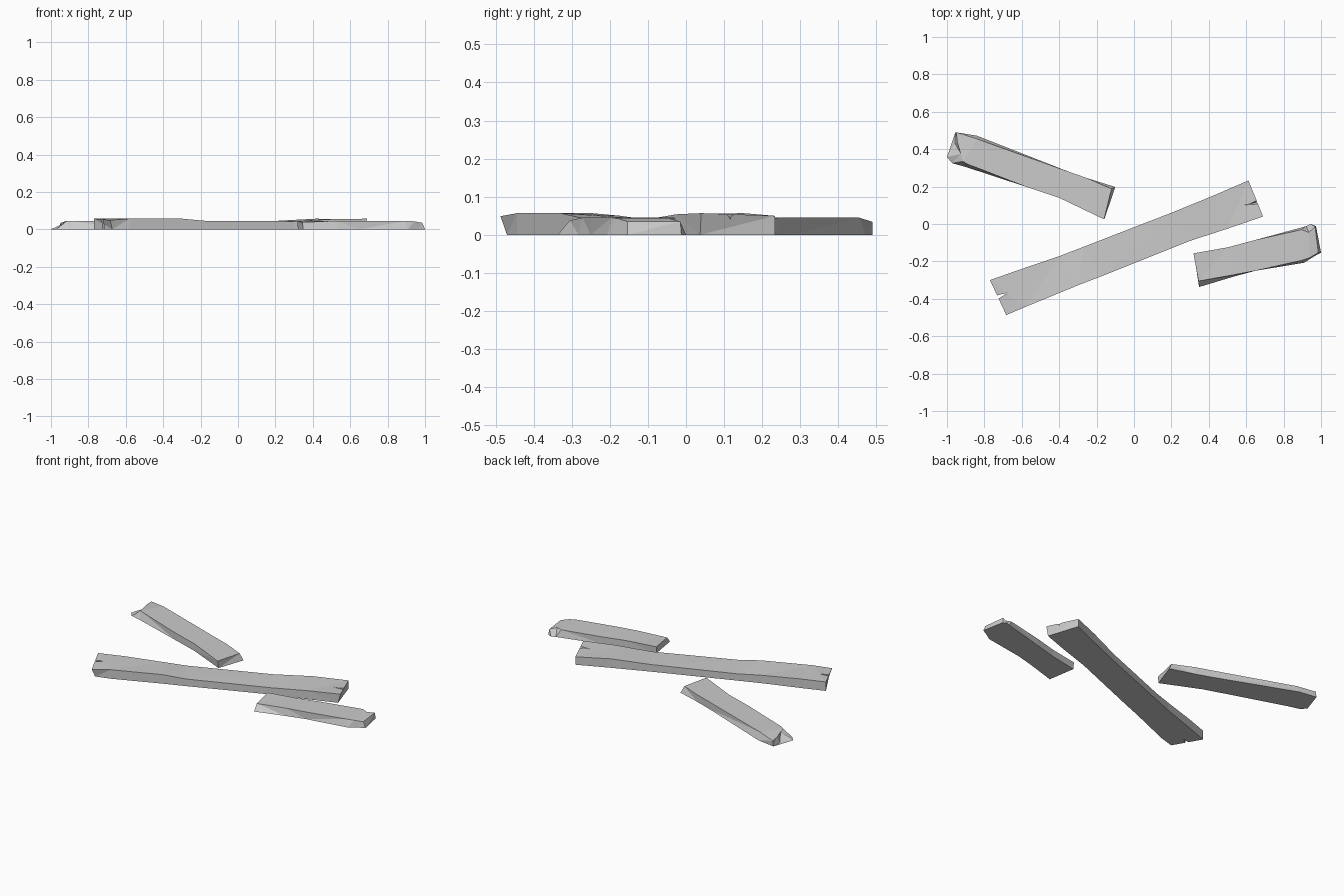
import bpy, bmesh

if "Cube" in bpy.data.objects:
    bpy.data.objects.remove(bpy.data.objects["Cube"])


def plank(name, stations):
    """Loft stations: (top far side xyz, top near side xyz, [bottom far xy, bottom near xy])."""
    bm = bmesh.new()
    rings = []
    for st in stations:
        far, near = st[0], st[1]
        bfar, bnear = (st[2], st[3]) if len(st) > 2 else (far[:2], near[:2])
        pts = [far, near, (*bnear, 0), (*bfar, 0)]
        rings.append([bm.verts.new(p) for p in pts])
    for a, b in zip(rings, rings[1:]):
        for i in range(4):
            j = (i + 1) % 4
            bm.faces.new((a[i], a[j], b[j], b[i]))
    bm.faces.new(rings[0])
    bm.faces.new(rings[-1][::-1])
    # Triangulate the twisted strips so every face stays flat
    bmesh.ops.triangulate(bm, faces=bm.faces[:])
    bmesh.ops.recalc_face_normals(bm, faces=bm.faces[:])
    return link(name, bm)


def link(name, bm):
    me = bpy.data.meshes.new(name)
    bm.to_mesh(me)
    bm.free()
    ob = bpy.data.objects.new(name, me)
    bpy.context.collection.objects.link(ob)
    return ob


def wedge(name, target, low, high, z0, z1):
    """Cut a triangular prism (low outline to high outline) out of a plank."""
    bm = bmesh.new()
    a = [bm.verts.new((x, y, z0)) for x, y in low]
    b = [bm.verts.new((x, y, z1)) for x, y in high]
    bm.faces.new(a)
    bm.faces.new(b)
    for i in range(3):
        j = (i + 1) % 3
        bm.faces.new((a[i], a[j], b[j], b[i]))
    bmesh.ops.recalc_face_normals(bm, faces=bm.faces[:])
    cutter = link(name, bm)
    cutter.hide_render = True
    cutter.hide_set(True)
    mod = target.modifiers.new(name, 'BOOLEAN')
    mod.operation = 'DIFFERENCE'
    mod.solver = 'EXACT'
    mod.object = cutter


# Long middle plank
long_plank = plank("long_plank", [
    ((-.77, -.30, .057), (-.683, -.487, .049), (-.77, -.30), (-.672, -.470)),
    ((-.62, -.247, .057), (-.58, -.443, .057)),
    ((-.40, -.172, .050), (-.30, -.328, .057)),
    ((-.27, -.122, .043), (-.17, -.278, .045)),
    ((.20, .060, .045), (.30, -.090, .043)),
    ((.42, .150, .057), (.50, -.025, .054)),
    ((.612, .233, .050), (.69, .040, .057), (.612, .233), (.675, .037)),
])
# Split end notch and surface crack
wedge("split_notch", long_plank,
      [(-.766, -.389), (-.675, -.368), (-.746, -.412)],
      [(-.766, -.389), (-.675, -.368), (-.746, -.412)], -.05, .1)
wedge("crack_groove", long_plank,
      [(.68, .122), (.60, .107), (.68, .120)],
      [(.68, .150), (.575, .097), (.68, .105)], .042, .062)

# Short plank at the back left
plank("back_left_plank", [
    ((-.945, .440, .036), (-.925, .375, .036), (-.957, .430), (-1.0, .358)),
    ((-.950, .490, .034), (-.915, .335, .045), (-.955, .490), (-.972, .325)),
    ((-.84, .455, .045), (-.89, .320, .045), (-.84, .472), (-.90, .305)),
    ((-.35, .280, .045), (-.58, .200, .045)),
    ((-.25, .245, .045), (-.40, .140, .045)),
    ((-.120, .188, .043), (-.160, .025, .045), (-.10, .198), (-.157, .030)),
])

# Short plank at the right
plank("right_plank", [
    ((.318, -.157, .043), (.345, -.305, .038), (.320, -.160), (.348, -.337)),
    ((.50, -.125, .045), (.53, -.272, .045), (.50, -.125), (.53, -.282)),
    ((.65, -.085, .045), (.65, -.250, .045)),
    ((.895, -.030, .045), (.895, -.195, .045), (.92, -.012), (.91, -.207)),
    ((.935, -.045, .043), (.940, -.180, .043), (.945, .0), (.965, -.172)),
    ((.968, -.015, .035), (.985, -.153, .035), (.973, -.012), (1.0, -.153)),
])
